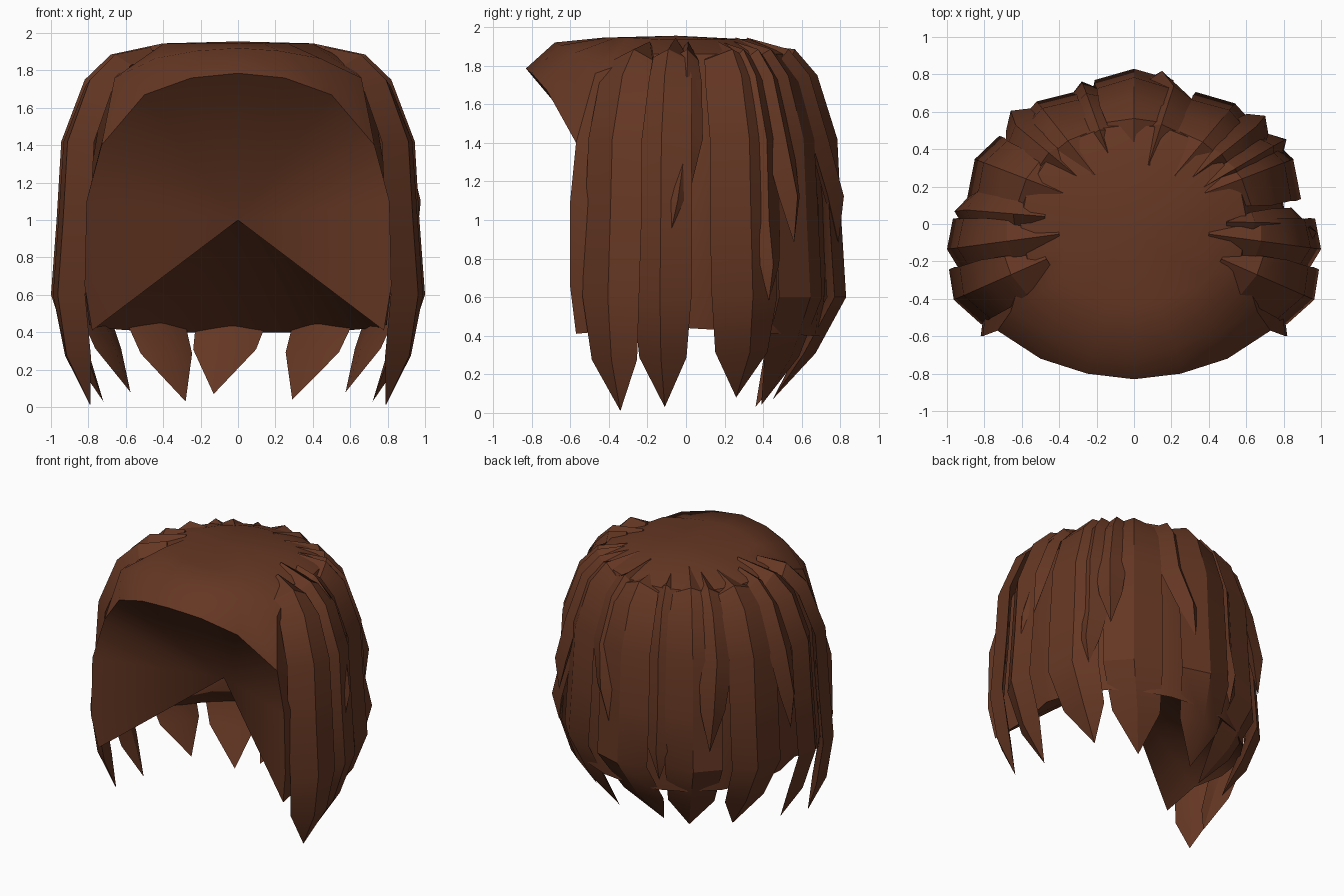
import bpy, bmesh, math
from mathutils import Vector

if "Cube" in bpy.data.objects:
    bpy.data.objects.remove(bpy.data.objects["Cube"])

brown = bpy.data.materials.new("hair_brown")
brown.diffuse_color = (0.130, 0.038, 0.017, 1)
brown.use_nodes = True
brown.node_tree.nodes["Principled BSDF"].inputs["Base Color"].default_value = brown.diffuse_color


def make(name, verts, faces, angle):
    bm = bmesh.new()
    vs = [bm.verts.new(v) for v in verts]
    for f in faces:
        bm.faces.new([vs[i] for i in f])
    bmesh.ops.recalc_face_normals(bm, faces=bm.faces[:])
    me = bpy.data.meshes.new(name)
    bm.to_mesh(me)
    bm.free()
    me.materials.append(brown)
    me.shade_smooth()
    me.set_sharp_from_angle(angle=math.radians(angle))
    ob = bpy.data.objects.new(name, me)
    bpy.context.collection.objects.link(ob)
    return ob


# --- cap: columns running from the crown to the brim or the lower rim ---
brim = [(0, -.83, 1.785), (.25, -.80, 1.76), (.5, -.72, 1.67), (.73, -.57, 1.40)]
bend = [(0, -.68, 1.92), (.22, -.65, 1.905), (.44, -.58, 1.865), (.66, -.47, 1.76)]
columns = []
for a, b in zip(bend, brim):
    columns.append([(a[0] * .6, a[1] * .63, 1.945), a, b])
columns[3] += [(.81, -.60, 1.1), (.82, -.60, .65), (.78, -.57, .41)]
levels = [(.48, 1.935), (.74, 1.86), (.90, 1.55), (.99, 1.1), (1, .65), (.97, .44)]
for deg in (-20, 0, 20, 40, 58, 74, 90):
    c, s = .82 * math.cos(math.radians(deg)), .72 * math.sin(math.radians(deg))
    columns.append([(c * f, s * f, z - .06 * max(0, s) * (z < .5)) for f, z in levels])
columns += [[(-x, y, z) for x, y, z in col] for col in columns[-2:0:-1]]

verts, index = [(0, -.05, 1.955), (0, -.17, 1.0)], []
for col in columns:
    index.append(list(range(len(verts), len(verts) + len(col))))
    verts += col
faces, n = [], len(columns)
for j in range(n):
    a, b = index[j], index[(j + 1) % n]
    faces.append((0, a[0], b[0]))
    m = min(len(a), len(b))
    for k in range(m - 1):
        faces.append((a[k], a[k + 1], b[k + 1], b[k]))
    # face hollow and underside, meeting at an inner point
    faces.append((1, a[m - 1], b[m - 1]))
    for longer, shorter in ((a, b), (b, a)):
        for k in range(len(shorter) - 1, len(longer) - 1):
            faces.append((1, longer[k], longer[k + 1]))
make("cap", verts, faces, 42)


# --- locks: ridged blades that follow the cap and end in a point ---
# scale of body point, height, width, outward and upward part of the normal
PROFILE = [(.40, 1.945, .25, 0, 1), (.68, 1.885, .7, .35, .93), (.82, 1.75, .88, .8, .6),
           (.945, 1.42, .95, 1, 0), (.97, 1.0, 1, 1, 0), (1, .6, 1, 1, 0)]


def lock(name, body, tip, width, start=.0, lean=0.0):
    body, tip = Vector(body), Vector(tip)
    out = Vector((body.x * .75, body.y, 0)).normalized()
    side = Vector((-out.y, out.x, 0))
    rings = []
    for i, (f, z, w, nr, nz) in enumerate(PROFILE):
        if z < tip.z + .3:
            break
        f = f + start if i == 0 else f
        p = Vector((body.x * f, body.y * f, z - (.02 if start and i == 0 else 0)))
        rings.append((p, w * width / 2, out * nr + Vector((0, 0, nz))))
    # narrowing ring before the tip
    long = tip.z < .2
    last = rings[-1][0]
    rings.append((last.lerp(tip, .55) + out * .05, width * (.40 if long else .33), out))
    vs, fs = [], []
    for p, w, nrm in rings:
        shift = side * lean * width
        vs += [p - side * w - nrm * .06, p + shift, p + side * w - nrm * .06, p - nrm * .10]
    for i in range(len(rings) - 1):
        for k in range(4):
            a, b = i * 4 + k, i * 4 + (k + 1) % 4
            fs.append((a, b, b + 4, a + 4))
    fs.append((0, 1, 2, 3))
    vs.append(tip)
    e = (len(rings) - 1) * 4
    for k in range(4):
        fs.append((e + k, e + (k + 1) % 4, len(vs) - 1))
    make(name, vs, fs, 30)


# long locks that mirror left and right: body point, tip, width, start, lean
paired = [
    ("front_lock", (.955, -.42), (.79, -.34, .01), .34, .08, .05),
    ("side_lock", (1.0, -.135), (.72, -.11, .03), .31, .0, 0),
    ("rear_side_lock", (.86, .33), (.575, .26, .08), .38, .05, .05),
]
for name, b, t, w, st, ln in paired:
    for sx, tag in ((1, "right"), (-1, "left")):
        lock(f"{name}_{tag}", (b[0] * sx, b[1]), (t[0] * sx, t[1], t[2]), w, st, ln * sx)

# long locks across the back, then shorter layers over them
single = [
    ("back_lock_right", (.54, .645), (.29, .39, .04), .42, .0, 0),
    ("back_lock_middle", (0, .83), (-.13, .45, .07), .42, -.15, 0),
    ("back_lock_left", (-.52, .655), (-.28, .36, .03), .40, .0, 0),
    ("back_layer_right", (.25, .775), (.10, .79, .88), .24, .0, .1),
    ("back_layer_left", (-.27, .74), (-.27, .71, .50), .24, .05, 0),
    ("rear_layer_right", (.69, .55), (.68, .56, .88), .24, .05, 0),
    ("rear_layer_left", (-.67, .56), (-.62, .60, .76), .26, .05, 0),
    ("corner_layer_right", (.78, .46), (.77, .43, .58), .20, .02, -.1),
    ("upper_layer_right", (.95, -.02), (.95, -.10, .84), .22, .12, .1),
    ("upper_layer_left", (-.95, .08), (-.92, .05, .82), .24, .10, 0),
]
for args in single:
    lock(*args)
